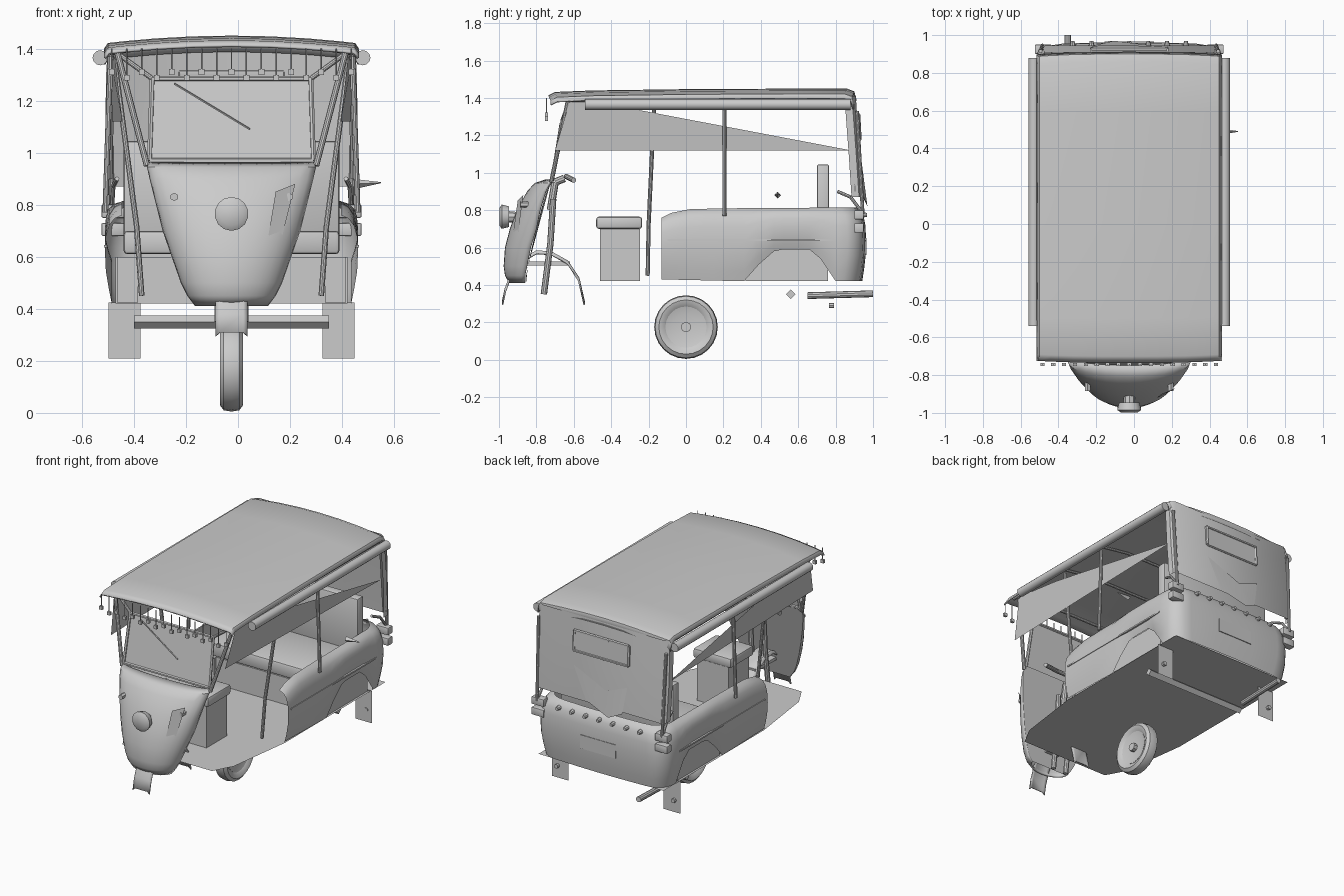
import bpy, bmesh, math
from mathutils import Vector, Matrix

if "Cube" in bpy.data.objects:
    bpy.data.objects.remove(bpy.data.objects["Cube"])

SHIFT = -0.025          # symmetry plane of the vehicle
SIDES = ((-1, "left"), (1, "right"))


def finish(name, bm):
    bmesh.ops.recalc_face_normals(bm, faces=bm.faces)
    me = bpy.data.meshes.new(name)
    bm.to_mesh(me)
    bm.free()
    ob = bpy.data.objects.new(name, me)
    bpy.context.collection.objects.link(ob)
    ob.location.x = SHIFT
    return ob


def poly(name, pts):
    bm = bmesh.new()
    bm.faces.new([bm.verts.new(p) for p in pts])
    return finish(name, bm)


def loft(name, rows, thick=0):
    bm = bmesh.new()
    vr = [[bm.verts.new(p) for p in r] for r in rows]
    for a, b in zip(vr, vr[1:]):
        for i in range(len(a) - 1):
            bm.faces.new((a[i], a[i + 1], b[i + 1], b[i]))
    ob = finish(name, bm)
    if thick:
        m = ob.modifiers.new("thickness", 'SOLIDIFY')
        m.thickness = thick
    return ob


def box(name, x, y, z, bevel=0):
    bm = bmesh.new()
    size = Matrix.Diagonal((x[1] - x[0], y[1] - y[0], z[1] - z[0], 1))
    mid = Matrix.Translation(((x[0] + x[1]) / 2, (y[0] + y[1]) / 2, (z[0] + z[1]) / 2))
    bmesh.ops.create_cube(bm, size=1, matrix=mid @ size)
    if bevel:
        bmesh.ops.bevel(bm, geom=bm.edges[:], offset=bevel, segments=2, affect='EDGES', profile=0.5)
    return finish(name, bm)


def tube(name, pts, r, n=10, r2=None):
    bm = bmesh.new()
    for a, b in zip(pts, pts[1:]):
        a, b = Vector(a), Vector(b)
        m = Matrix.Translation((a + b) / 2) @ (b - a).to_track_quat('Z', 'Y').to_matrix().to_4x4()
        bmesh.ops.create_cone(bm, cap_ends=True, segments=n, radius1=r,
                              radius2=r if r2 is None else r2, depth=(b - a).length, matrix=m)
    return finish(name, bm)


def spin_x(name, profile, centre, n=24):
    # revolve (x, radius) pairs round an axis along x
    rows = []
    for i in range(n + 1):
        t = 2 * math.pi * i / n
        rows.append([(centre[0] + x, centre[1] + r * math.cos(t), centre[2] + r * math.sin(t)) for x, r in profile])
    ob = loft(name, rows)
    bm = bmesh.new()
    bm.from_mesh(ob.data)
    bmesh.ops.remove_doubles(bm, verts=bm.verts, dist=1e-5)
    bmesh.ops.recalc_face_normals(bm, faces=bm.faces)
    bm.to_mesh(ob.data)
    bm.free()
    return ob


def lerp(table, v):
    for (a, p), (b, q) in zip(table, table[1:]):
        if v <= b:
            return p + (q - p) * max(0, (v - a) / (b - a))
    return table[-1][1]


# single wheel
spin_x("tyre", [(-.025, .105), (-.04, .125), (-.045, .145), (-.03, .165), (0, .17), (.03, .165),
                (.045, .145), (.04, .125), (.025, .105), (-.025, .105)], (0, 0, .175))
spin_x("wheel_rim", [(-.02, 0), (-.02, .07), (-.03, .11), (.03, .11), (.02, .07), (.02, 0)], (0, 0, .175))
tube("hub", [(-.045, 0, .175), (.045, 0, .175)], .028, 8)

# floor
half = [(.33, -.71), (.40, -.58), (.46, -.13), (.46, .93)]
poly("floor", [(x, y, .42) for x, y in half] + [(-x, y, .42) for x, y in reversed(half)])

# front shield: half-ellipse sections (z, half width, front y, side y)
sec = [(.41, .14, -.945, -.86), (.45, .17, -.968, -.86), (.5, .195, -.975, -.85), (.6, .23, -.968, -.83),
       (.7, .265, -.942, -.80), (.8, .29, -.905, -.78), (.9, .315, -.85, -.75), (.945, .325, -.81, -.73),
       (.965, .32, -.75, -.71)]
rows = []
for z, w, f, s in sec:
    ang = [math.pi * (i / 16 - .5) for i in range(17)]
    rows.append([(w * math.sin(t), s + (f - s) * math.cos(t), z) for t in ang])
loft("front_shield", rows, .012)
poly("shield_back", [(r[0][0], r[0][1] + .005, r[0][2]) for r in rows] +
     [(r[-1][0], r[-1][1] + .005, r[-1][2]) for r in reversed(rows)])
poly("shield_flap", [(.14, -.925, .67), (.19, -.90, .66), (.245, -.87, .88), (.17, -.90, .85)])
for s, side in SIDES:
    tube(side + "_indicator", [(s * .22, -.84, .83), (s * .22, -.885, .83)], .016, 6)

# headlight
tube("headlight", [(0, -.945, .765), (0, -.985, .765)], .055, 14, .065)
tube("headlight_lens", [(0, -.985, .765), (0, -.998, .765)], .065, 14, .045)
tube("headlight_bracket", [(0, -.90, .76), (0, -.95, .765)], .03, 8)

# front fender, fork and handlebar
arc = [(-.985, .31), (-.97, .38), (-.94, .46), (-.88, .54), (-.80, .585), (-.72, .58), (-.63, .53), (-.57, .44), (-.54, .31)]
loft("front_fender", [[(-.062, y, z - .015), (-.045, y, z), (.045, y, z), (.062, y, z - .015)] for y, z in arc], .008)
box("fender_bracket", (-.05, .05), (-.86, -.62), (.505, .525))
for s, side in SIDES:
    tube(side + "_fork", [(s * .05, -.76, .35), (s * .05, -.725, .62), (s * .05, -.71, .86)], .017)
tube("steering_column", [(0, -.725, .8), (0, -.70, .95), (0, -.65, .97)], .02)
tube("handlebar", [(-.25, -.60, .96), (-.12, -.64, .98), (.12, -.64, .98), (.25, -.60, .96)], .014)

# windscreen with frame, wiper and splayed posts
a, b, c, d = (-.315, -.715, .97), (.315, -.715, .97), (.305, -.66, 1.285), (-.305, -.66, 1.285)
poly("windscreen", [a, b, c, d])
tube("windscreen_frame", [a, b, c, d, a], .01, 6)
tube("wiper", [(-.22, -.672, 1.265), (.07, -.70, 1.09)], .004, 5)
for s, side in SIDES:
    tube(side + "_front_post", [(s * .325, -.72, .95), (s * .44, -.63, 1.39)], .012)
    tube(side + "_screen_brace", [(s * .305, -.66, 1.285), (s * .45, -.62, 1.39)], .01)
    tube(side + "_centre_post", [(s * .345, -.205, .45), (s * .365, -.20, .72), (s * .45, -.17, 1.36)], .011)
    tube(side + "_side_post", [(s * .485, .205, .77), (s * .465, .205, 1.37)], .011)
    tube(side + "_rear_post", [(s * .46, .88, 1.38), (s * .47, .905, .9)], .012)
    tube(side + "_outer_rear_post", [(s * .47, .915, 1.33), (s * .46, .945, .78)], .01)
    # rolled side curtain and loose fabric panel
    tube(side + "_curtain_roll", [(s * .505, -.54, 1.365), (s * .505, .88, 1.365)], .029, 12)
    poly(side + "_fabric", [(s * .42, -.70, 1.12), (s * .46, .88, 1.12), (s * .46, -.25, 1.335), (s * .45, -.62, 1.39)])

# roof
spine = [(-.735, 1.415), (-.70, 1.432), (-.5, 1.44), (0, 1.447), (.6, 1.45), (.86, 1.45), (.90, 1.435), (.912, 1.39)]
us = [-1, -.97, -.85, -.6, -.3, 0, .3, .6, .85, .97, 1]
rows = []
for y, z in spine:
    rows.append([(u * .49, y + .015 * abs(u) ** 3 * (-y), z - .03 * abs(u) ** 2 - (.02 if abs(u) == 1 else 0))
                 for u in us])
loft("roof", rows, .01)
for s, side in SIDES:
    tube(side + "_roof_rail", [(s * .46, -.66, 1.39), (s * .46, .89, 1.385)], .012)
for y in (-.62, -.17, .205, .88):
    tube("roof_bow", [(-.46, y, 1.385), (-.25, y, 1.415), (.25, y, 1.415), (.46, y, 1.385)], .009, 8)

# bobble fringe along the roof front
for i in range(17):
    x = -.46 + i * .0575
    z = 1.31 - .022 * (i % 2)
    tube("fringe_cord", [(x, -.745, 1.40), (x, -.745, z)], .003, 5)
    box("fringe_bobble", (x - .011, x + .011), (-.753, -.737), (z - .011, z + .011))

# rear canopy with window
rows = []
for z, y, w in [(1.41, .908, .475), (1.3, .915, .482), (1.1, .93, .485), (.9, .943, .48), (.87, .945, .478)]:
    rows.append([(-w, y - .06, z), (-w, y - .02, z), (-w + .03, y, z), (w - .03, y, z), (w, y - .02, z), (w, y - .06, z)])
loft("rear_canopy", rows)
win = [(-.2, .929, 1.18), (.2, .929, 1.18), (.2, .922, 1.31), (-.2, .922, 1.31)]
poly("rear_window", [(x, y + .004, z) for x, y, z in win])
tube("rear_window_frame", win + win[:1], .01, 6)
loft("rear_flap", [[(.2, .935, 1.09), (-.05, .945, .98), (-.2, .94, 1.04)],
                   [(.1, .945, .88), (-.08, .97, .82), (-.17, .95, .86)]])

# passenger tub: U-shaped wall with wheel arches
bottom = [(-.13, .43), (.31, .42), (.39, .51), (.47, .58), (.52, .59), (.66, .59), (.72, .54), (.8, .42), (1, .42)]
top = [(-.13, .76), (-.08, .785), (.02, .805), (.2, .81), (1, .815)]
prof = [(0, -.02), (.15, -.008), (.35, .003), (.55, .006), (.75, .002), (.88, -.01), (.96, -.03), (1, -.06)]
ys = [-.13, -.08, .02, .15, .31, .39, .47, .52, .6, .66, .72, .8]
rows = []
for t, o in prof:
    w, e = .48 + o, .95 + o * .8
    right = [(w, y) for y in ys]
    right += [(w - .12 + .12 * math.cos(k), e - .12 + .12 * math.sin(k)) for k in (.25, .55, .85, 1.2)]
    right += [(w - .13, e), (.15, e + .006)]
    plan = right + [(0, e + .008)] + [(-x, y) for x, y in reversed(right)]
    rows.append([(x, y, lerp(bottom, y) + t * (lerp(top, y) - lerp(bottom, y))) for x, y in plan])
loft("passenger_tub", rows)
for s, side in SIDES:
    box(side + "_wheel_housing", sorted((s * .36, s * .44)), (.30, .71), (.425, .6))
    box(side + "_trim", sorted((s * .478, s * .49)), (-.1, .8), (.635, .645))
    poly(side + "_mudflap", [(s * .35, .77, .21), (s * .472, .77, .21), (s * .472, .77, .425), (s * .35, .77, .425)])
    tube(side + "_mudflap_stud", [(s * .43, .765, .29), (s * .43, .79, .29)], .014, 8)
    tube(side + "_grab_handle", [(s * .44, .81, .90), (s * .455, .88, .87), (s * .46, .94, .79)], .009, 8)
    for z in (.68, .75):
        box(side + "_tail_light", sorted((s * .41, s * .50)), (.90, .95), (z, z + .05), .006)

# benches and backrest
box("passenger_bench", (-.445, .445), (.32, .76), (.42, .60))
box("bench_cushion", (-.415, .415), (.30, .74), (.61, .70), .015)
box("backrest", (-.415, .415), (.70, .765), (.66, 1.045), .01)
box("driver_seat_box", (-.115, .115), (-.46, -.245), (.42, .70))
box("driver_cushion", (-.14, .14), (-.48, -.235), (.70, .765), .014)

# rear fittings
for i in range(7):
    x = -.3 + i * .1
    tube("rear_bulb", [(x, .94, .775), (x, .968, .775)], .016, 8, .01)
box("number_plate", (-.13, .13), (.955, .965), (.56, .65))
tube("rear_axle", [(-.375, .56, .35), (.375, .56, .35)], .025, 4)
tube("exhaust", [(-.325, .65, .343), (-.325, 1, .353)], .018)
tube("side_mirror", [(.48, .49, .88), (.575, .49, .885)], .018, 4, .002)

# smooth shading with sharp edges kept
for ob in bpy.context.scene.objects:
    ob.select_set(True)
    bpy.context.view_layer.objects.active = ob
bpy.ops.object.shade_smooth_by_angle(angle=math.radians(35))
